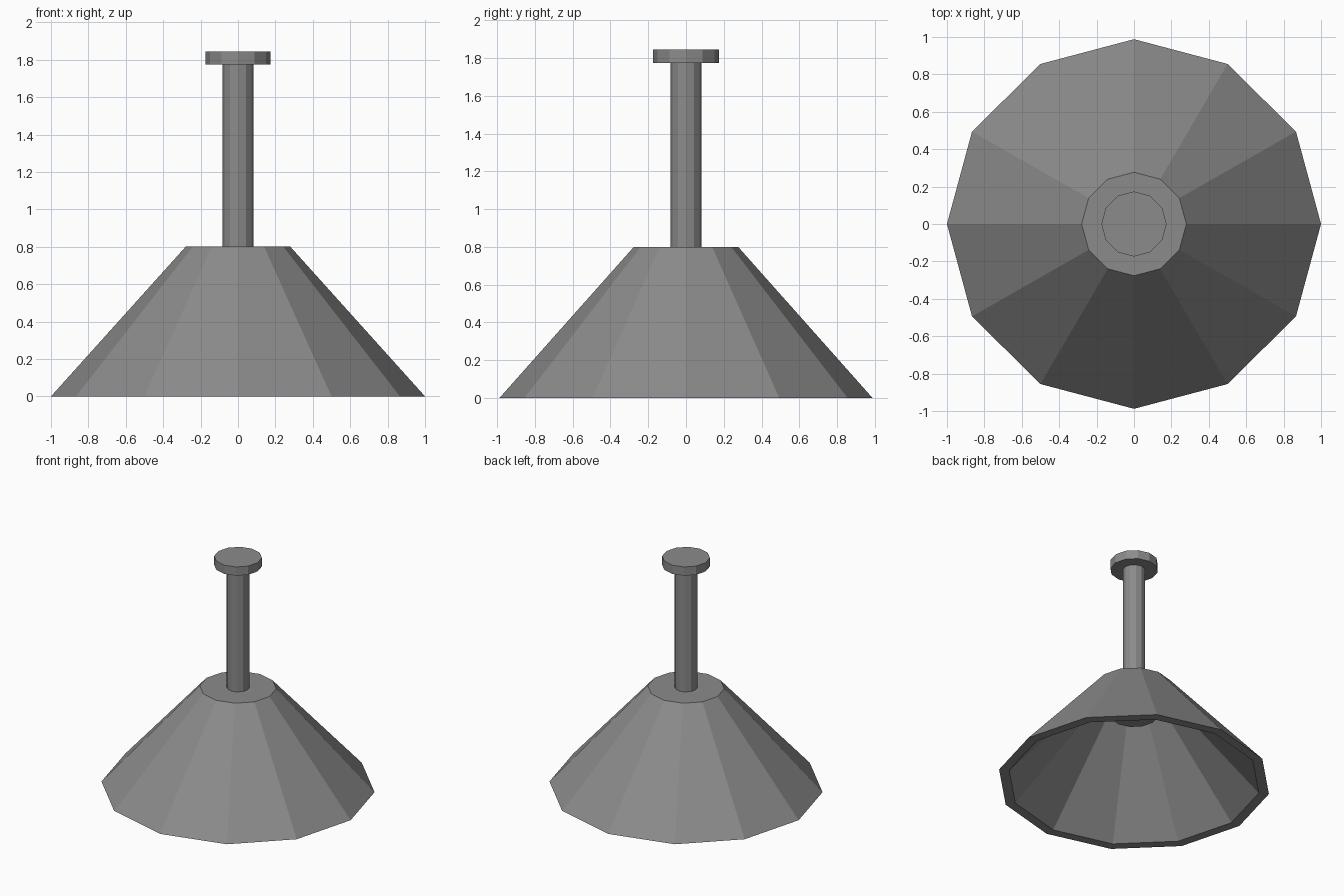
import bpy
import bmesh
from math import cos, sin, tau

if "Cube" in bpy.data.objects:
    bpy.data.objects.remove(bpy.data.objects["Cube"])

SIDES = 12

# Dark grey metal shared by all parts
metal = bpy.data.materials.new("dark_grey")
metal.diffuse_color = (0.26, 0.26, 0.26, 1.0)
metal.use_nodes = True
metal.node_tree.nodes["Principled BSDF"].inputs["Base Color"].default_value = metal.diffuse_color


def lathe(name, profile, depth=1.0):
    """Spin a (radius, z) profile, capping both ends; depth scales it in y."""
    bm = bmesh.new()
    rings = [[bm.verts.new((r * cos(tau * i / SIDES), depth * r * sin(tau * i / SIDES), z))
              for i in range(SIDES)] for r, z in profile]
    for low, high in zip(rings, rings[1:]):
        for i in range(SIDES):
            j = (i + 1) % SIDES
            bm.faces.new((low[i], low[j], high[j], high[i]))
    bm.faces.new(rings[0])
    bm.faces.new(rings[-1])
    bmesh.ops.recalc_face_normals(bm, faces=bm.faces)
    mesh = bpy.data.meshes.new(name)
    bm.to_mesh(mesh)
    bm.free()
    mesh.materials.append(metal)
    obj = bpy.data.objects.new(name, mesh)
    bpy.context.collection.objects.link(obj)
    return obj


# Hollow conical shade: inner ceiling, inner wall, rim, outer wall, top
lathe("shade", [(0.25, 0.74), (0.925, 0.0), (1.0, 0.0), (0.28, 0.8)], depth=0.988)

# Bulb socket hidden under the top of the shade
lathe("socket", [(0.175, 0.56), (0.175, 0.75)])

# Hanging stem
lathe("stem", [(0.083, 0.79), (0.083, 1.78)])

# Ceiling mount disc
lathe("ceiling_mount", [(0.174, 1.775), (0.174, 1.845)])
